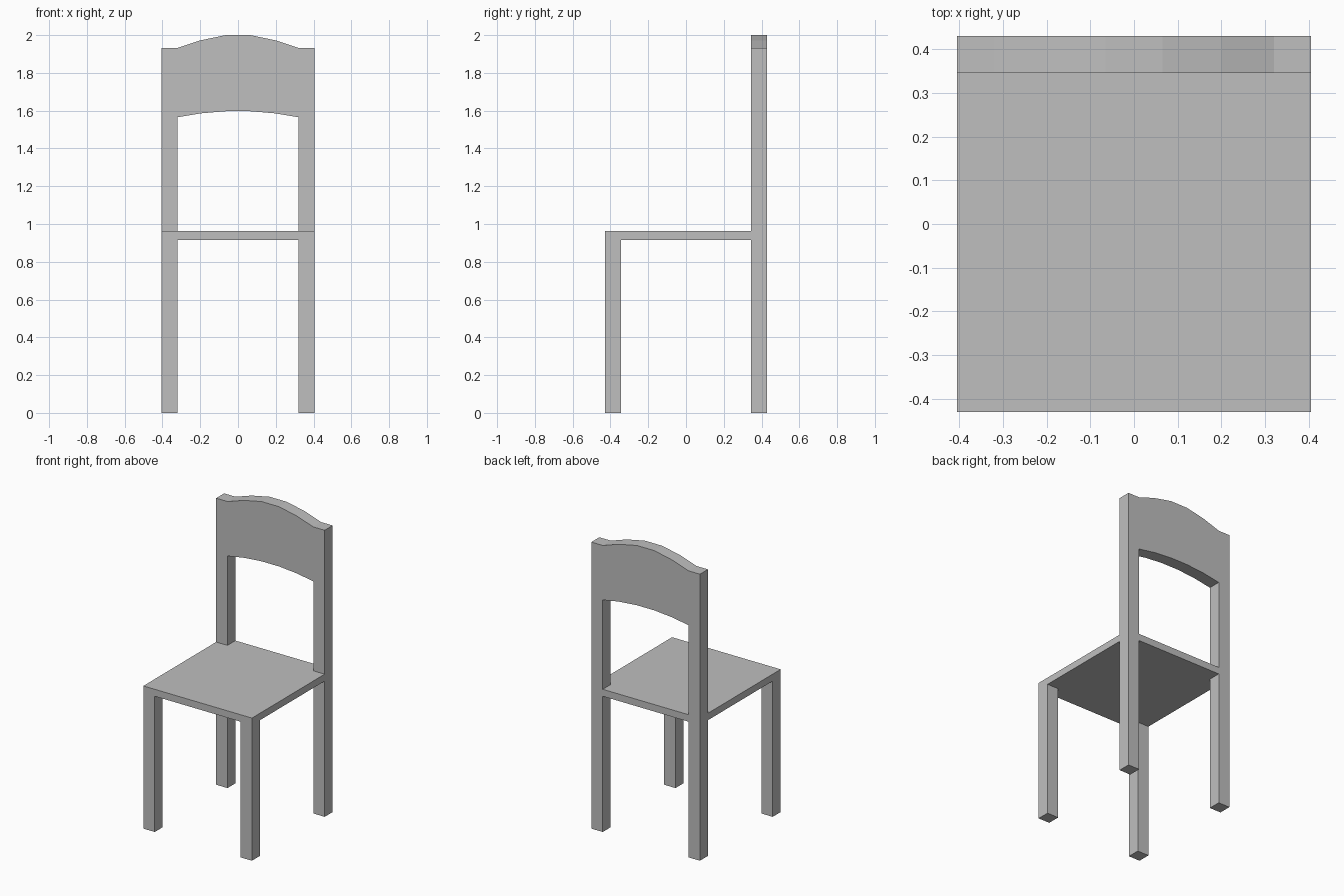
import bpy
import bmesh
from mathutils import Vector

if "Cube" in bpy.data.objects:
    bpy.data.objects.remove(bpy.data.objects["Cube"])

# Main dimensions
W, D = 0.405, 0.43          # half width and half depth
IN_X, IN_Y = 0.32, 0.345    # inner faces of the legs
SEAT_LOW, SEAT_TOP = 0.915, 0.962

grey = bpy.data.materials.new("plain grey")
grey.diffuse_color = (0.52, 0.52, 0.52, 1)
grey.use_nodes = True
grey.node_tree.nodes["Principled BSDF"].inputs["Base Color"].default_value = grey.diffuse_color


def prism(name, points, extrude):
    """Closed solid: a flat outline extruded along a vector."""
    bm = bmesh.new()
    face = bm.faces.new([bm.verts.new(p) for p in points])
    result = bmesh.ops.extrude_face_region(bm, geom=[face], use_keep_orig=True)
    moved = [v for v in result["geom"] if isinstance(v, bmesh.types.BMVert)]
    bmesh.ops.translate(bm, verts=moved, vec=Vector(extrude))
    bmesh.ops.recalc_face_normals(bm, faces=bm.faces)
    mesh = bpy.data.meshes.new(name)
    bm.to_mesh(mesh)
    bm.free()
    mesh.materials.append(grey)
    obj = bpy.data.objects.new(name, mesh)
    bpy.context.collection.objects.link(obj)
    return obj


def mirrored(half):
    """Complete a left-to-right outline from its left half."""
    return half + [(-x, z) for x, z in reversed(half)]


# Back frame: rear legs, posts and curved top panel in one outline
crest = mirrored([(-W, 0), (-W, 1.932), (-IN_X, 1.932), (-0.20, 1.972), (-0.065, 2.0)])
arch = mirrored([(-IN_X, 0), (-IN_X, 1.565), (-0.195, 1.586), (-0.065, 1.597)])
outline = crest + arch[::-1]
prism("back_frame", [(x, IN_Y, z) for x, z in outline], (0, D - IN_Y, 0))

# Seat: slab with a tongue running between the rear posts
seat = mirrored([(-W, -D), (-W, IN_Y), (-IN_X, IN_Y), (-IN_X, D)])
prism("seat", [(x, y, SEAT_LOW) for x, y in seat], (0, 0, SEAT_TOP - SEAT_LOW))

# Front legs
for side, label in ((-1, "left"), (1, "right")):
    corners = [(IN_X, -D), (W, -D), (W, -IN_Y), (IN_X, -IN_Y)]
    prism("front_leg_" + label, [(side * x, y, 0) for x, y in corners], (0, 0, SEAT_LOW))
